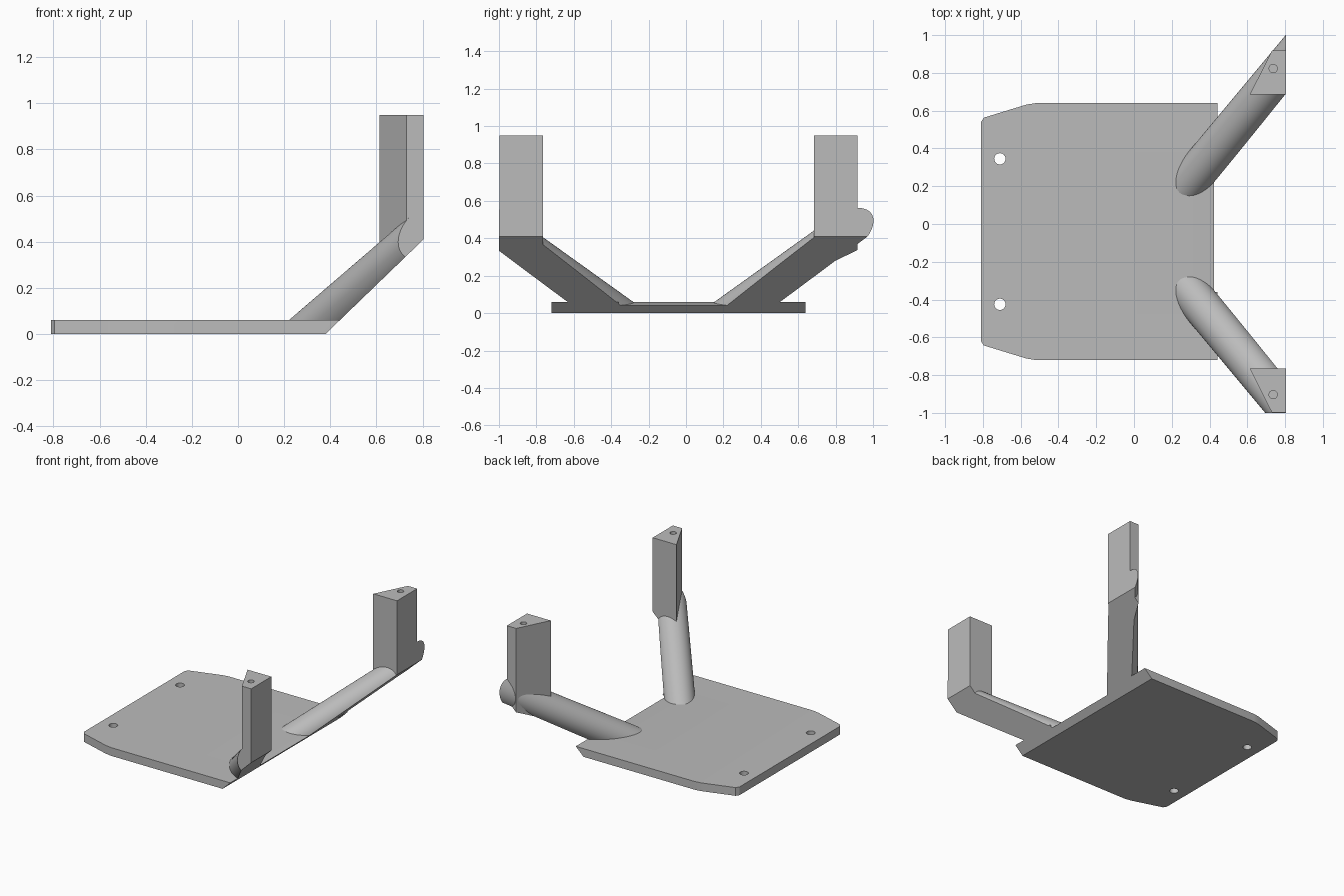
import bpy, bmesh, math
from mathutils import Vector

cube = bpy.data.objects.get("Cube")
if cube:
    bpy.data.objects.remove(cube, do_unlink=True)

grey = bpy.data.materials.new("light_grey")
grey.use_nodes = True
colour = (0.5, 0.5, 0.5, 1)
grey.diffuse_color = colour
grey.node_tree.nodes["Principled BSDF"].inputs["Base Color"].default_value = colour

MID_Y = -0.04          # symmetry line of plate and posts
END_X = 0.805
# Shared slanted underside plane and vertical end plane: (point, outward normal)
SLANT = (Vector((0.38, 0, 0)), Vector((0.965, 0, -1)))
END = (Vector((END_X, 0, 0)), Vector((1, 0, 0)))
FLOOR = (Vector((0, 0, 0)), Vector((0, 0, -1)))


def clip(bm, plane):
    """Cut away what lies outside a plane and cap the opening."""
    geom = bm.verts[:] + bm.edges[:] + bm.faces[:]
    cut = bmesh.ops.bisect_plane(bm, geom=geom, plane_co=plane[0],
                                 plane_no=plane[1], clear_outer=True)
    edges = [e for e in cut["geom_cut"] if isinstance(e, bmesh.types.BMEdge)]
    edges = [e for e in edges if e.is_boundary]
    if edges:
        bmesh.ops.holes_fill(bm, edges=edges, sides=0)


def prism(points, depth):
    """Closed prism from a planar loop pushed along a vector."""
    bm = bmesh.new()
    face = bm.faces.new([bm.verts.new(p) for p in points])
    new = bmesh.ops.extrude_face_region(bm, geom=[face], use_keep_orig=True)["geom"]
    verts = [v for v in new if isinstance(v, bmesh.types.BMVert)]
    bmesh.ops.translate(bm, verts=verts, vec=depth)
    return bm


def tube(start, end, radius, sides):
    bm = bmesh.new()
    bmesh.ops.create_cone(bm, cap_ends=True, segments=sides, radius1=radius,
                          radius2=radius, depth=(end - start).length)
    turn = (end - start).to_track_quat("Z", "Y").to_matrix().to_4x4()
    bm.transform(turn)
    bmesh.ops.translate(bm, verts=bm.verts, vec=(start + end) / 2)
    return bm


def build(name, bm, planes=()):
    for plane in planes:
        clip(bm, plane)
    bmesh.ops.recalc_face_normals(bm, faces=bm.faces)
    mesh = bpy.data.meshes.new(name)
    bm.to_mesh(mesh)
    bm.free()
    mesh.materials.append(grey)
    obj = bpy.data.objects.new(name, mesh)
    bpy.context.collection.objects.link(obj)
    return obj


def select(obj):
    bpy.ops.object.select_all(action="DESELECT")
    obj.select_set(True)
    bpy.context.view_layer.objects.active = obj


def carve(obj, cutter_bm):
    """Subtract a helper shape, then remove the helper."""
    cutter = build("cutter", cutter_bm)
    cutter.hide_render = True
    mod = obj.modifiers.new("carve", "BOOLEAN")
    mod.operation, mod.object, mod.solver = "DIFFERENCE", cutter, "EXACT"
    select(obj)
    bpy.ops.object.modifier_apply(modifier=mod.name)
    bpy.data.objects.remove(cutter, do_unlink=True)


def drill(obj, x, y, low, high, radius):
    carve(obj, tube(Vector((x, y, low)), Vector((x, y, high)), radius, 24))


def smooth(obj):
    select(obj)
    bpy.ops.object.shade_smooth_by_angle(angle=math.radians(30))


# Base plate with tapered rear corners and a bevelled free edge
half = [(-0.81, 0.58), (-0.795, 0.603), (-0.57, 0.672), (-0.52, 0.68), (0.6, 0.68)]
outline = [(x, MID_Y + w, 0) for x, w in half]
outline += [(x, MID_Y - w, 0) for x, w in reversed(half)]
plate = build("base_plate", prism(outline, (0, 0, 0.06)), [SLANT])

# Shallow slope at the plate edge between the two arms
wedge = [(0.27, -0.36, 0.06), (0.6, -0.36, 0.02), (0.6, -0.36, 0.2), (0.27, -0.36, 0.2)]
carve(plate, prism(wedge, (0, 0.62, 0)))
for side in (1, -1):
    drill(plate, -0.71, MID_Y + side * 0.385, -0.1, 0.2, 0.03)
smooth(plate)

# Slanted round arms and the posts they carry, one on each side
heading = Vector((1, 1.2, 0.86))
for side, name, mirror_y in ((1, "back", MID_Y), (-1, "front", -0.065)):
    # Arm axis passes through this point at the end plane
    way = Vector((heading.x, side * heading.y, heading.z))
    top = Vector((END_X, 0.84 if side > 0 else 2 * mirror_y - 0.84, 0.425))
    planes = [FLOOR, SLANT, END]
    if side < 0:
        planes.append((Vector((0, -1, 0)), Vector((0, -1, 0))))
    arm = build(name + "_arm", tube(top - way * 0.75, top + way * 0.4, 0.104, 64), planes)
    smooth(arm)

    # Post: four-sided column with one diagonal face
    foot = [(END_X, 0.725), (0.613, 0.725), (0.73, 0.958), (END_X, 0.958)]
    ring = [(x, MID_Y + side * w, 0.15) for x, w in foot]
    post = build(name + "_post", prism(ring, (0, 0, 0.8)), [SLANT])
    drill(post, 0.737, MID_Y + side * 0.863, 0.75, 1.1, 0.022)
    smooth(post)
